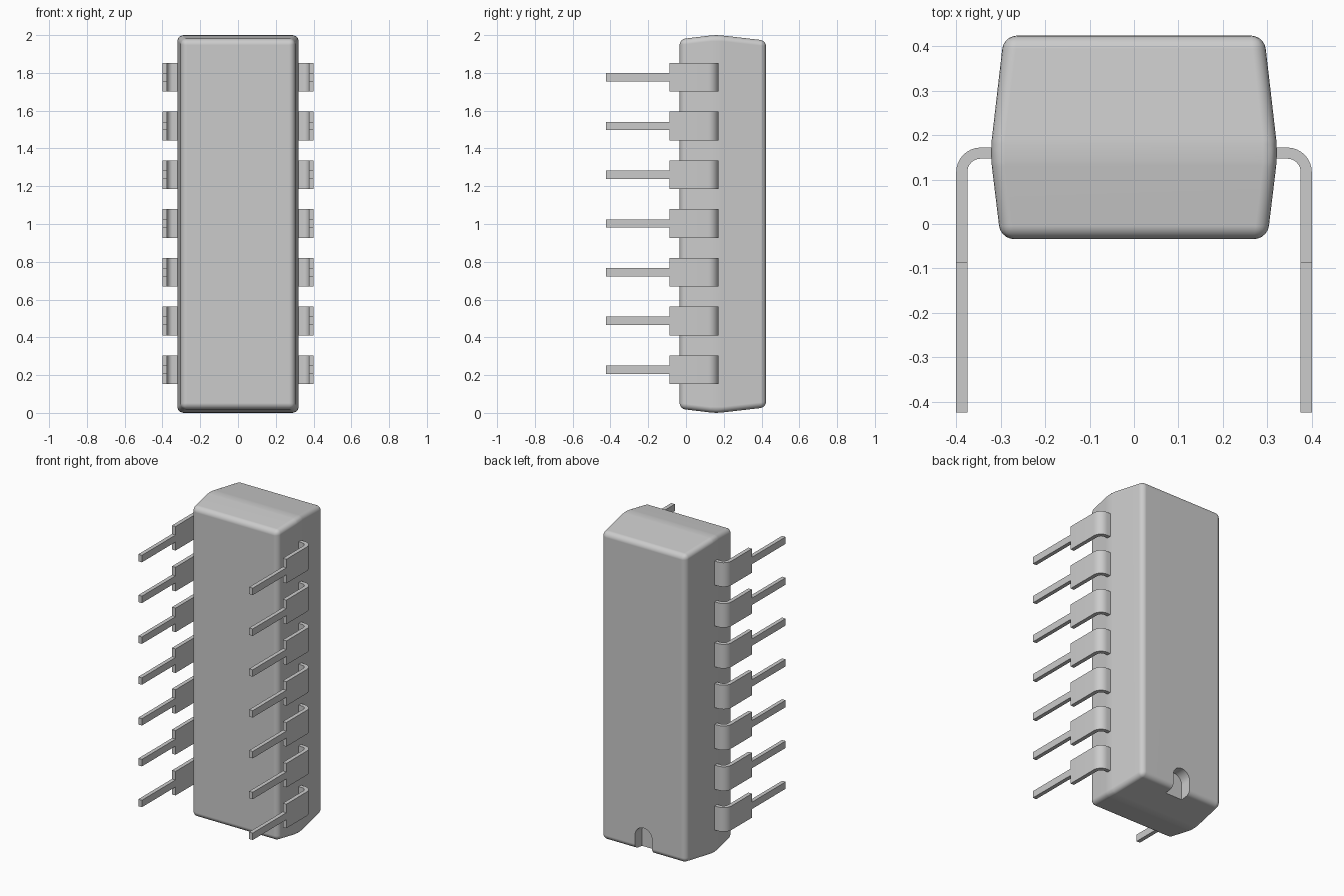
import bpy, bmesh, math
from mathutils import Matrix

cube = bpy.data.objects.get("Cube")
if cube:
    bpy.data.objects.remove(cube, do_unlink=True)

grey = bpy.data.materials.new("light_grey")
grey.use_nodes = True
COLOUR = (0.6, 0.6, 0.6, 1.0)
grey.diffuse_color = COLOUR
grey.node_tree.nodes["Principled BSDF"].inputs["Base Color"].default_value = COLOUR


def add_object(name, bm):
    bmesh.ops.recalc_face_normals(bm, faces=bm.faces)
    mesh = bpy.data.meshes.new(name)
    bm.to_mesh(mesh)
    bm.free()
    mesh.materials.append(grey)
    obj = bpy.data.objects.new(name, mesh)
    bpy.context.collection.objects.link(obj)
    return obj


def activate(obj):
    bpy.ops.object.select_all(action='DESELECT')
    obj.select_set(True)
    bpy.context.view_layer.objects.active = obj


def extrude(bm, outline, axis, low, high):
    """Prism from a 2D outline: axis 'z' takes (x, y), axis 'y' takes (x, z)."""
    def ring(d):
        return [bm.verts.new((a, b, d) if axis == 'z' else (a, d, b)) for a, b in outline]
    r0, r1 = ring(low), ring(high)
    n = len(outline)
    bm.faces.new(r0)
    bm.faces.new(r1[::-1])
    for i in range(n):
        j = (i + 1) % n
        bm.faces.new((r0[i], r0[j], r1[j], r1[i]))


def arc(cx, cy, r, start, end, steps):
    return [(cx + r * math.cos(math.radians(start + (end - start) * i / steps)),
             cy + r * math.sin(math.radians(start + (end - start) * i / steps)))
            for i in range(steps + 1)]


# Body: three rectangles lofted front to back, widest at the parting ridge
bm = bmesh.new()
rings = []
for y, hx, hz in ((-0.034, 0.300, 0.978), (0.16, 0.3235, 1.0015), (0.424, 0.293, 0.971)):
    rings.append([bm.verts.new((sx * hx, y, 1 + sz * hz))
                  for sx, sz in ((-1, -1), (1, -1), (1, 1), (-1, 1))])
for a, b in zip(rings, rings[1:]):
    for i in range(4):
        j = (i + 1) % 4
        bm.faces.new((a[i], a[j], b[j], b[i]))
bm.faces.new(rings[0])
bm.faces.new(rings[2])
body = add_object("body", bm)

# Orientation notch: round-topped slot in the back face, open at the bottom
bm = bmesh.new()
extrude(bm, [(0.06, -0.1)] + arc(0, 0.115, 0.06, 0, 180, 16) + [(-0.06, -0.1)], 'y', 0.354, 0.5)
cutter = add_object("notch_cutter", bm)
cutter.hide_render = True

activate(body)
bevel = body.modifiers.new("rounding", 'BEVEL')
bevel.limit_method = 'NONE'
bevel.width = 0.03
bevel.segments = 5
cut = body.modifiers.new("notch", 'BOOLEAN')
cut.operation = 'DIFFERENCE'
cut.solver = 'EXACT'
cut.object = cutter
for modifier in ("rounding", "notch"):
    bpy.ops.object.modifier_apply(modifier=modifier)
bpy.data.objects.remove(cutter, do_unlink=True)
bpy.ops.object.shade_smooth_by_angle(angle=math.radians(30))
weighted = body.modifiers.new("weighted_normals", 'WEIGHTED_NORMAL')
weighted.keep_sharp = True

# Pins: wide bent shoulder and a narrow straight tip, seven on each side
SHOULDER = ([(0.30, 0.147)] + arc(0.345, 0.117, 0.03, 90, 0, 8) +
            [(0.375, -0.088), (0.40, -0.088)] +
            arc(0.345, 0.117, 0.055, 0, 90, 8) + [(0.30, 0.172)])
TIP = [(0.375, -0.088), (0.375, -0.424), (0.40, -0.424), (0.40, -0.088)]

for side, sign in (("left", 1), ("right", -1)):
    for i in range(7):
        z = 0.229 + 0.258 * i
        bm = bmesh.new()
        extrude(bm, SHOULDER, 'z', z - 0.076, z + 0.076)
        extrude(bm, TIP, 'z', z - 0.022, z + 0.022)
        bmesh.ops.transform(bm, matrix=Matrix.Diagonal((sign, 1, 1, 1)), verts=bm.verts)
        pin = add_object(f"{side}_pin_{i + 1}", bm)
        activate(pin)
        bpy.ops.object.shade_smooth_by_angle(angle=math.radians(30))
